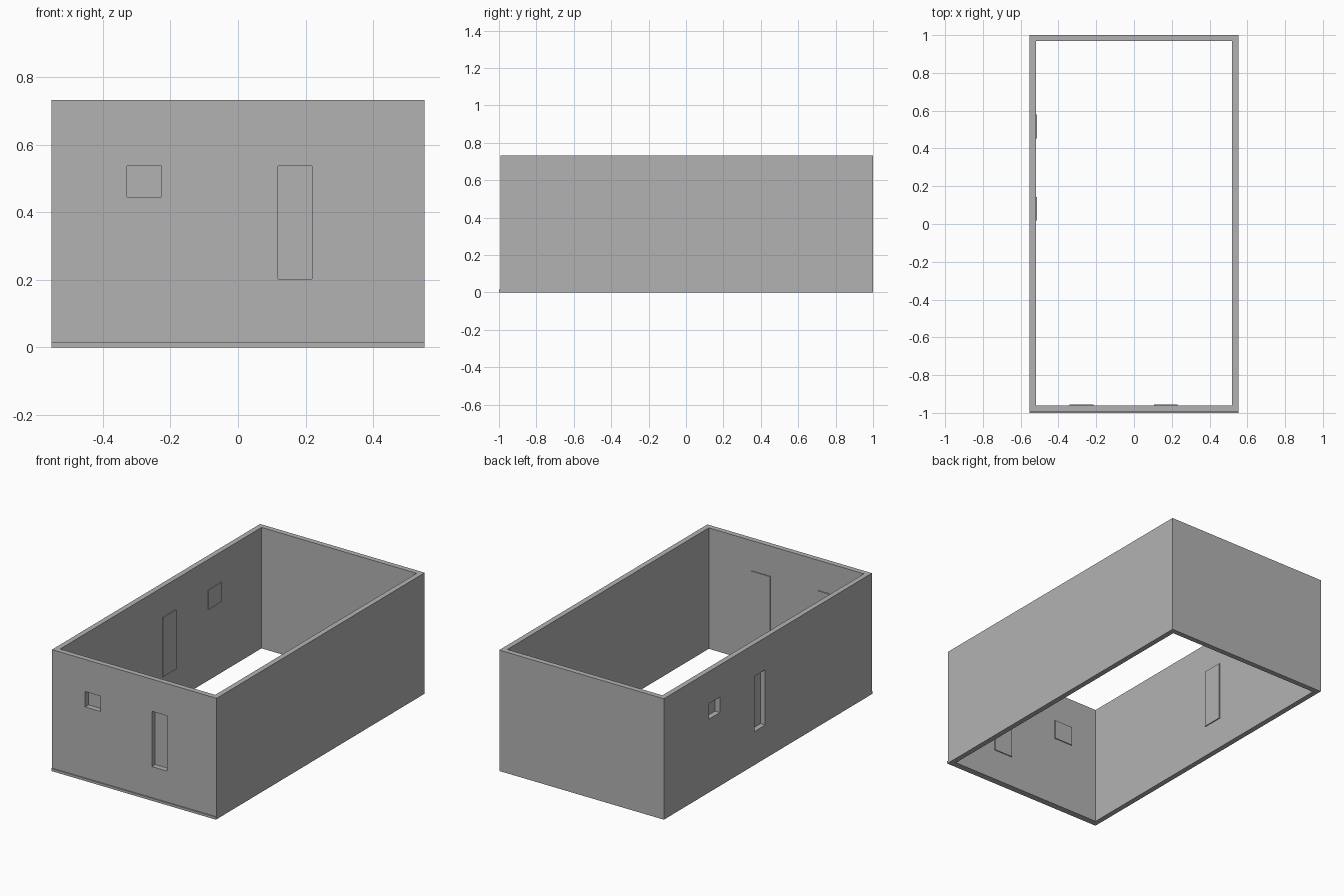
import bpy, bmesh
from mathutils import Vector

if "Cube" in bpy.data.objects:
    bpy.data.objects.remove(bpy.data.objects["Cube"], do_unlink=True)

W, FRONT, BACK, H, T = 0.552, -0.993, 1.0, 0.733, 0.032
PLATE, MARGIN = 0.006, 0.012

grey = bpy.data.materials.new("wall grey")
grey.use_nodes = True
grey.diffuse_color = (0.45, 0.45, 0.45, 1)
grey.node_tree.nodes["Principled BSDF"].inputs["Base Color"].default_value = grey.diffuse_color


def box(name, lo, hi):
    """Box between two opposite corners."""
    lo, hi = Vector(lo), Vector(hi)
    bm = bmesh.new()
    bmesh.ops.create_cube(bm, size=1)
    bmesh.ops.scale(bm, vec=hi - lo, verts=bm.verts)
    bmesh.ops.translate(bm, vec=(lo + hi) / 2, verts=bm.verts)
    mesh = bpy.data.meshes.new(name)
    bm.to_mesh(mesh)
    bm.free()
    mesh.materials.append(grey)
    obj = bpy.data.objects.new(name, mesh)
    bpy.context.collection.objects.link(obj)
    return obj


def cut(target, cutter):
    """Subtract a hidden cutter from the target."""
    cutter.hide_render = True
    cutter.hide_set(True)
    mod = target.modifiers.new(cutter.name, "BOOLEAN")
    mod.operation = "DIFFERENCE"
    mod.solver = "EXACT"
    mod.object = cutter


def opening(name, side, a, b, z0, z1):
    """Opening through a wall, closed by a thin plate on its inner face."""
    def span(p, q, d0, d1):
        if side == "front":
            return (p, FRONT + d0), (q, FRONT + d1)
        return (-W + d0, p), (-W + d1, q)
    lo, hi = span(a, b, -0.02, T + 0.02)
    cut(walls, box(name + "_cutter", (*lo, z0), (*hi, z1)))
    lo, hi = span(a - MARGIN, b + MARGIN, T, T + PLATE)
    box(name + "_panel", (*lo, z0 - MARGIN), (*hi, z1 + MARGIN))


# Open rectangular shell
walls = box("walls", (-W, FRONT, 0), (W, BACK, H))
cut(walls, box("room_cutter", (-W + T, FRONT + T, -0.1), (W - T, BACK - T, H + 0.1)))

# Narrow ledge along the foot of the front wall
box("front_ledge", (-W, -1, 0), (W, FRONT, 0.015))

# Windows and doors
opening("front_window", "front", -0.329, -0.227, 0.445, 0.538)
opening("front_door", "front", 0.118, 0.219, 0.203, 0.538)
opening("side_window", "side", 0.465, 0.568, 0.445, 0.538)
opening("side_door", "side", 0.03, 0.132, 0.203, 0.538)
